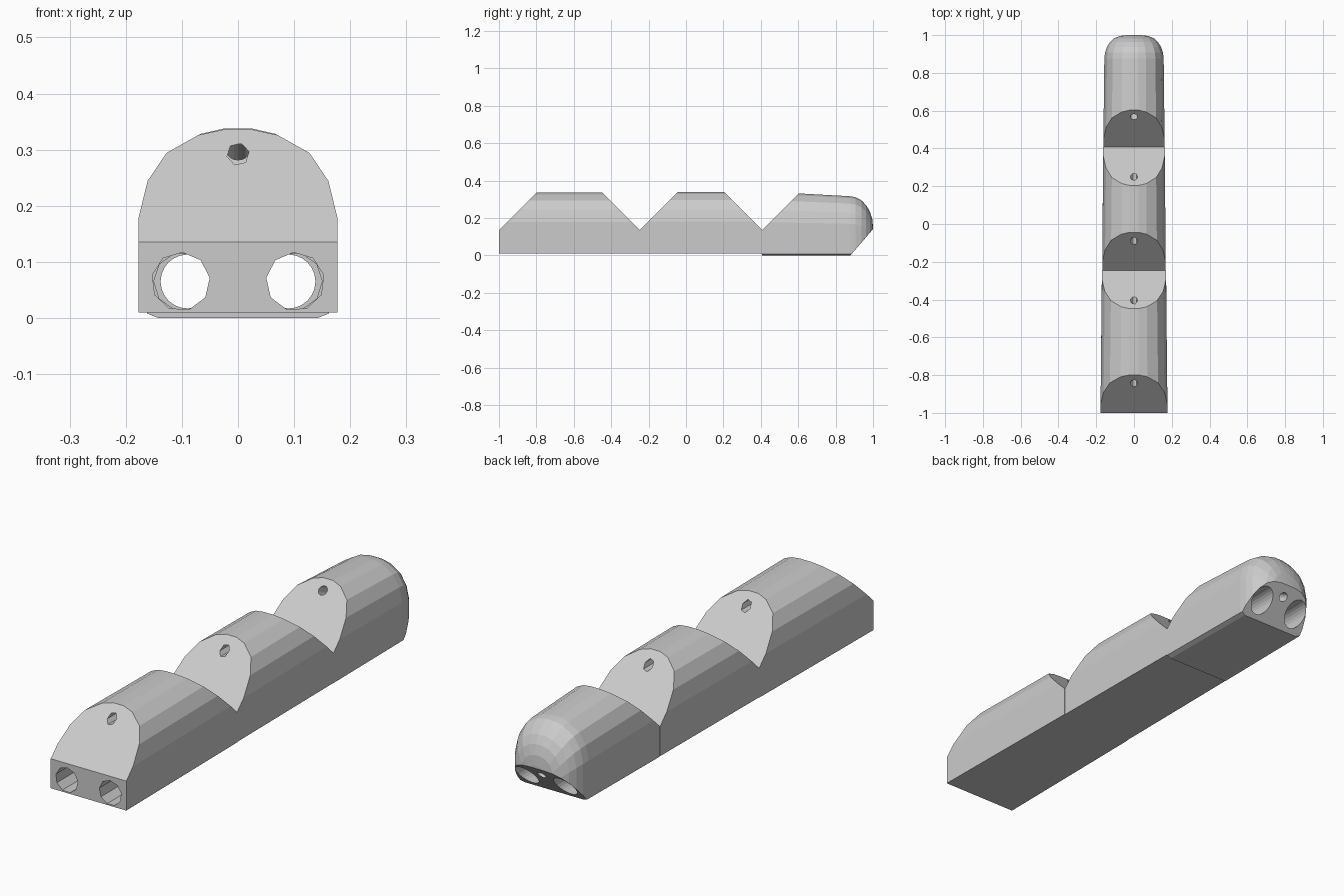
import bpy, bmesh, math
from mathutils import Vector

if "Cube" in bpy.data.objects:
    bpy.data.objects.remove(bpy.data.objects["Cube"])

KINK = 0.135  # height where the 45 degree end cuts begin


def profile(half, top, bottom, chamfer):
    """Arched cross-section, right side then mirrored; unit shape scaled to size."""
    right = [(half, 0.18), (half * 0.91, 0.245), (half * 0.72, 0.295),
             (half * 0.40, 0.327), (half * 0.14, 0.337)]
    right = [(x, z * top / 0.337) for x, z in right]
    right = [(half, bottom + chamfer), (half, KINK)] + right
    if chamfer:
        right.insert(0, (half - 0.02, bottom))
    return right + [(-x, z) for x, z in reversed(right)]


def loft(name, rings, low):
    """Skin rings of points; end caps are split at the kink (right index low)."""
    bm = bmesh.new()
    vr = [[bm.verts.new(p) for p in ring] for ring in rings]
    n = len(vr[0])
    for a, b in zip(vr, vr[1:]):
        for i in range(n):
            j = (i + 1) % n
            bm.faces.new((a[i], a[j], b[j], b[i]))
    for r in (vr[0], vr[-1]):
        bm.faces.new(r[low:n - low])
        bm.faces.new(r[:low + 1] + r[n - low - 1:])
    bmesh.ops.recalc_face_normals(bm, faces=bm.faces)
    return name, bm


def finish(name, bm):
    me = bpy.data.meshes.new(name)
    bm.to_mesh(me)
    bm.free()
    ob = bpy.data.objects.new(name, me)
    bpy.context.collection.objects.link(ob)
    return ob


def drill(ob, start, end, radius, sides, turn=0.0):
    """Bore a straight hole through ob from start to end."""
    a, b = Vector(start), Vector(end)
    bpy.ops.mesh.primitive_cylinder_add(vertices=sides, radius=radius, depth=(b - a).length)
    cutter = bpy.context.object
    cutter.name = "hole_cutter"
    cutter.hide_render = True
    cutter.location = (a + b) / 2
    cutter.rotation_euler = (math.atan2((b - a).y, (b - a).z), 0, 0)
    cutter.rotation_euler.x *= -1
    if turn:
        for v in cutter.data.vertices:
            x, y = v.co.x, v.co.y
            v.co.x = x * math.cos(turn) - y * math.sin(turn)
            v.co.y = x * math.sin(turn) + y * math.cos(turn)
    mod = ob.modifiers.new("hole", 'BOOLEAN')
    mod.operation = 'DIFFERENCE'
    mod.solver = 'EXACT'
    mod.object = cutter
    bpy.context.view_layer.objects.active = ob
    bpy.ops.object.modifier_apply(modifier=mod.name)
    bpy.data.objects.remove(cutter, do_unlink=True)


# Base and middle segments: arches with both ends cut back at 45 degrees
for name, y0, y1, w0, w1, top, hx, sides in (
        ("base_segment", -1.0, -0.247, 0.177, 0.170, 0.336, 0.102, 9),
        ("middle_segment", -0.247, 0.407, 0.168, 0.163, 0.338, 0.098, 10)):
    front = [(x, y0 + max(0, z - KINK), z) for x, z in profile(w0, top, 0.01, 0)]
    back = [(x, y1 - max(0, z - KINK), z) for x, z in profile(w1, top, 0.01, 0)]
    # bottom chamfer is zero, so the kink is vertex 1
    ob = finish(*loft(name, [front, back], 1))
    for s in (-1, 1):
        drill(ob, (s * hx, y0 - 0.1, 0.065), (s * hx, y1 + 0.1, 0.065), 0.052, sides, 0.3 * s)
    drill(ob, (0, y0 - 0.1, 0.292), (0, y1 + 0.1, 0.292), 0.02, 6, 0.3)

# Tip segment: sloped front, rounded nose
tip = profile(0.162, 0.331, 0.0, 0.008)
rings = [[(x, 0.407 + max(0, z - KINK), z) for x, z in tip]]
for k in range(7):
    a = k / 6 * math.pi / 2
    f = 1 - math.cos(a)
    sx, sz = 0.97 * (1 - 0.66 * f), 0.955 * (1 - 0.52 * f)
    rings.append([(x * sx, 0.875 + 0.125 * math.sin(a), z * sz) for x, z in tip])
name, bm = loft("tip_segment", rings, 2)

# Slanted underside of the nose
cut = bmesh.ops.bisect_plane(bm, geom=bm.verts[:] + bm.edges[:] + bm.faces[:],
                             plane_co=(0, 0.88, 0), plane_no=(0, 0.14, -0.12),
                             clear_outer=True)
rim = [g for g in cut["geom_cut"] if isinstance(g, bmesh.types.BMEdge)]
bmesh.ops.holes_fill(bm, edges=rim, sides=0)
bmesh.ops.recalc_face_normals(bm, faces=bm.faces)
tip_ob = finish(name, bm)
for s in (-1, 1):
    drill(tip_ob, (s * 0.09, 0.3, 0.065), (s * 0.09, 1.1, 0.065), 0.048, 24)
# Tendon hole slopes down from the front cut to the slanted underside
drill(tip_ob, (0, 0.449, 0.354), (0, 1.087, 0.041), 0.019, 16)
